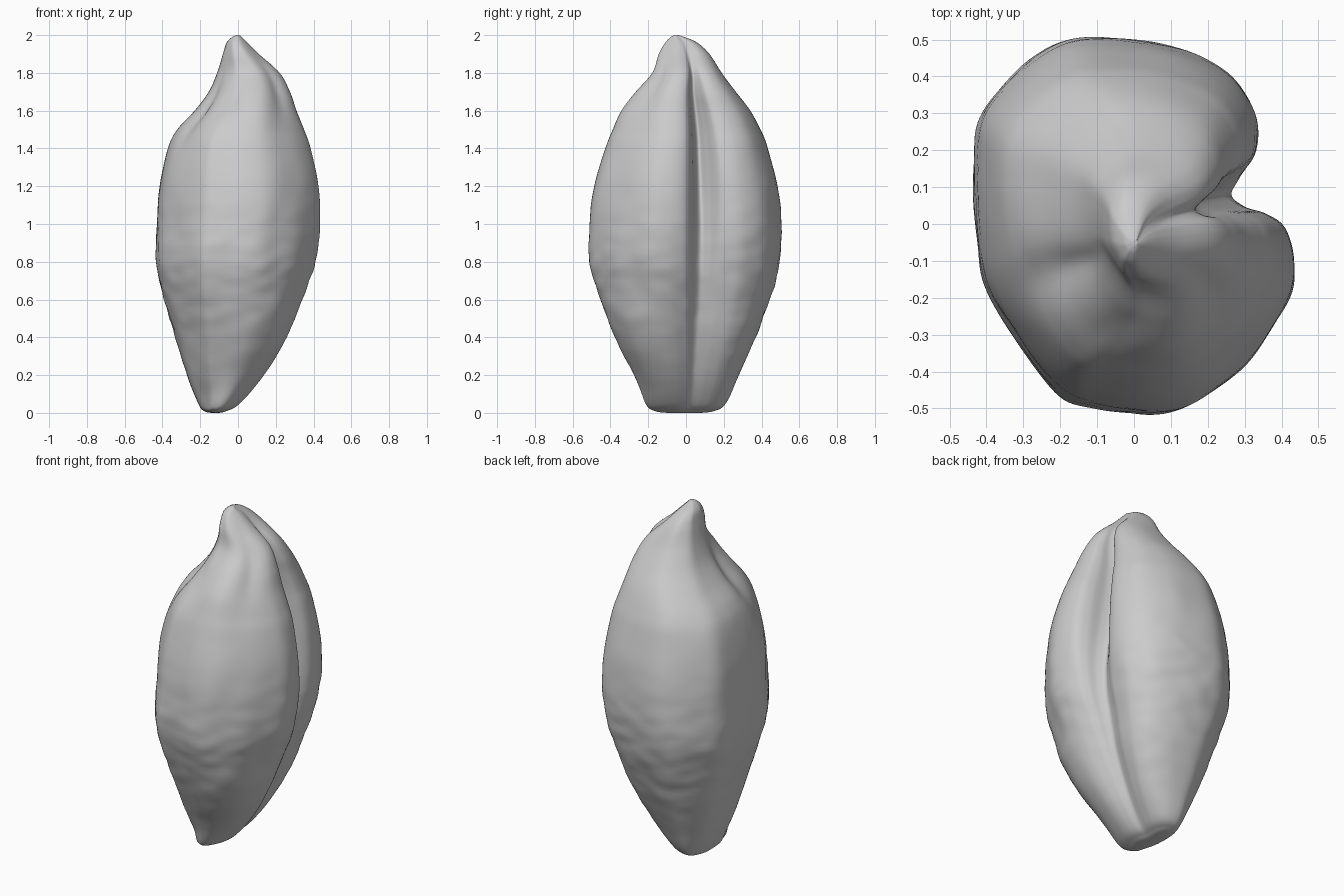
import bpy
import bmesh
import math
from mathutils import Vector, noise

SIDES_PER_SPAN = 8
RINGS_PER_SPAN = 8

if "Cube" in bpy.data.objects:
    bpy.data.objects.remove(bpy.data.objects["Cube"], do_unlink=True)

# Widest cross-section, counter-clockwise, starting behind the deep furrow
BODY = [(.33, .2), (.325, .31), (.25, .415), (.1, .485), (-.1, .51), (-.225, .485),
        (-.345, .395), (-.425, .28), (-.44, .13), (-.43, -.04), (-.4, -.18),
        (-.3, -.34), (-.2, -.46), (-.1, -.49), (.05, -.51), (.18, -.475),
        (.32, -.355), (.415, -.21), (.435, -.1), (.41, -.01)]
FURROW_OPEN = [(.345, .03), (.255, .045), (.2, .078), (.25, .125)]
FURROW_SHUT = [(.385, .03), (.365, .06), (.35, .09), (.335, .13)]

# Height, left and right limits, front and back limits, furrow opening
STATIONS = [(0, -.14, -.1, -.1, .08, 0), (.01, -.18, -.06, -.17, .15, .1),
            (.05, -.21, .01, -.22, .21, .2), (.2, -.27, .14, -.275, .28, .25),
            (.4, -.33, .26, -.37, .37, .3), (.6, -.39, .34, -.45, .445, .35),
            (.8, -.435, .41, -.51, .495, .45), (1, -.43, .435, -.51, .505, .65),
            (1.2, -.415, .425, -.485, .485, .9), (1.4, -.37, .385, -.43, .435, 1),
            (1.5, -.32, .35, -.39, .395, 1), (1.6, -.23, .31, -.34, .34, 1),
            (1.7, -.155, .275, -.265, .265, .9), (1.8, -.11, .22, -.18, .19, .6),
            (1.9, -.08, .11, -.145, .125, .2), (1.96, -.06, .05, -.11, .06, 0),
            (1.99, -.03, .02, -.08, -.01, 0), (2, -.01, .01, -.06, -.04, 0)]

# Creases: direction in degrees, spread, height, height spread, depth (bulge if negative)
CREASES = [(208, 14, 1.6, .16, .14), (250, 10, 1.62, .1, .07),
           (310, 12, 1.72, .14, .08), (240, 30, .07, .1, .12),
           (2, 18, .3, .28, .1), (308, 24, .4, .3, -.1)]


def spline(points, steps, closed):
    """Sample a smooth curve through tuples of any length."""
    count = len(points)
    pick = (lambda i: points[i % count]) if closed else (
        lambda i: points[min(max(i, 0), count - 1)])
    result = []
    for i in range(count if closed else count - 1):
        for step in range(steps):
            t = step / steps
            result.append(tuple(
                b + t / 2 * (c - a + t * (2*a - 5*b + 4*c - d + t * (3*(b - c) + d - a)))
                for a, b, c, d in zip(pick(i - 1), pick(i), pick(i + 1), pick(i + 2))))
    if not closed:
        result.append(points[-1])
    return result


def bell(distance, spread):
    return math.exp(-(distance / spread) ** 2)


def crease_scale(angle, z):
    scale = 1
    for direction, spread, height, reach, depth in CREASES:
        turn = (angle - direction + 180) % 360 - 180
        scale -= depth * bell(turn, spread) * bell(z - height, reach)
    return scale


def wrinkle(x, y, z):
    """Soft lumps, with cross wrinkles on the lower half."""
    lumps = noise.noise(Vector((x * 6, y * 6, z * 4)))
    ripples = noise.noise(Vector((x * 8, y * 8, z * 15)))
    return 1 + .012 * lumps + .016 * ripples * bell(z - .6, .45)


def make_ring(bm, station):
    z, left, right, front, back, opening = station
    furrow = [tuple(s + (o - s) * opening for s, o in zip(shut, cut))
              for shut, cut in zip(FURROW_SHUT, FURROW_OPEN)]
    outline = spline(BODY + furrow, SIDES_PER_SPAN, True)
    low_x, high_x = min(p[0] for p in outline), max(p[0] for p in outline)
    low_y, high_y = min(p[1] for p in outline), max(p[1] for p in outline)
    mid_x, mid_y = (left + right) / 2, (front + back) / 2
    ring = []
    for px, py in outline:
        dx = left + (px - low_x) / (high_x - low_x) * (right - left) - mid_x
        dy = front + (py - low_y) / (high_y - low_y) * (back - front) - mid_y
        angle = math.degrees(math.atan2(dy, dx))
        scale = crease_scale(angle, z) * wrinkle(mid_x + dx, mid_y + dy, z)
        ring.append(bm.verts.new((mid_x + dx * scale, mid_y + dy * scale, z)))
    return ring


# Loft the pod from its rings
bm = bmesh.new()
rings = [make_ring(bm, s) for s in spline(STATIONS, RINGS_PER_SPAN, False)]
for lower, upper in zip(rings, rings[1:]):
    for i in range(len(lower)):
        j = (i + 1) % len(lower)
        bm.faces.new((lower[i], lower[j], upper[j], upper[i]))
bm.faces.new(rings[0][::-1])
bm.faces.new(rings[-1])
bmesh.ops.recalc_face_normals(bm, faces=bm.faces)
mesh = bpy.data.meshes.new("seed_pod")
bm.to_mesh(mesh)
bm.free()

pod = bpy.data.objects.new("seed_pod", mesh)
bpy.context.collection.objects.link(pod)

# Plain grey skin
grey = bpy.data.materials.new("plain_grey")
grey.use_nodes = True
grey.diffuse_color = (.6, .6, .6, 1)
grey.node_tree.nodes["Principled BSDF"].inputs["Base Color"].default_value = grey.diffuse_color
mesh.materials.append(grey)
mesh.shade_smooth()
